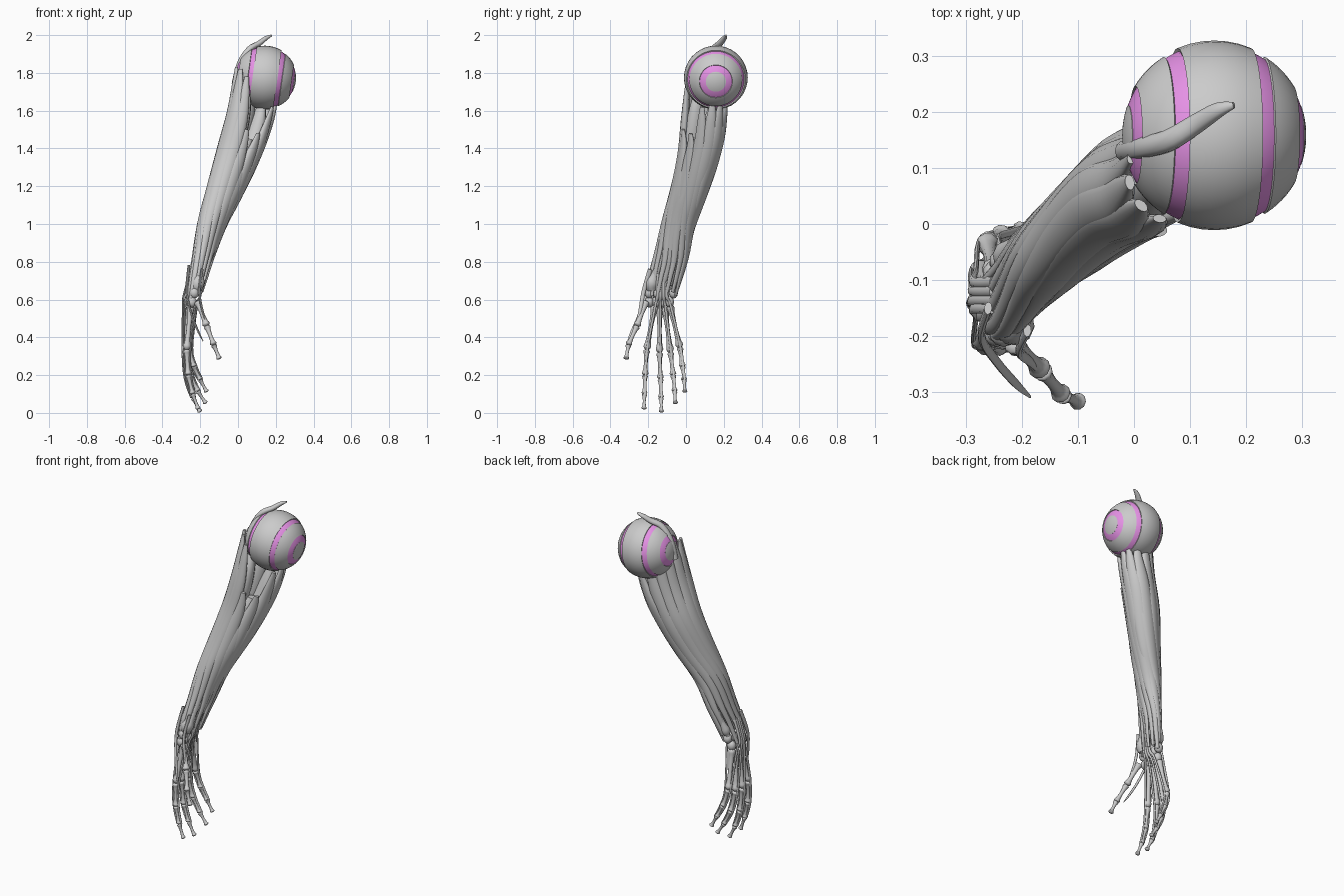
import bpy, bmesh, math
from mathutils import Vector, Matrix

if "Cube" in bpy.data.objects:
    bpy.data.objects.remove(bpy.data.objects["Cube"])

pink = bpy.data.materials.new("pink")
pink.diffuse_color = (0.8, 0.29, 0.8, 1)
pink.use_nodes = True
pink.node_tree.nodes["Principled BSDF"].inputs["Base Color"].default_value = pink.diffuse_color


def finish(name, bm, mat=None, angle=40):
    bmesh.ops.recalc_face_normals(bm, faces=bm.faces)
    me = bpy.data.meshes.new(name)
    bm.to_mesh(me)
    bm.free()
    ob = bpy.data.objects.new(name, me)
    bpy.context.collection.objects.link(ob)
    if mat:
        me.materials.append(mat)
    bpy.ops.object.select_all(action='DESELECT')
    ob.select_set(True)
    bpy.context.view_layer.objects.active = ob
    bpy.ops.object.shade_smooth_by_angle(angle=math.radians(angle))
    return ob


def spline(pts, n):
    # Catmull-Rom through tuples of any length
    out = []
    P = [pts[0]] + list(pts) + [pts[-1]]
    for i in range(1, len(P) - 2):
        for k in range(n):
            t = k / n
            out.append([0.5 * (2 * b + (c - a) * t + (2 * a - 5 * b + 4 * c - d) * t * t
                               + (3 * b - a - 3 * c + d) * t ** 3)
                        for a, b, c, d in zip(P[i - 1], P[i], P[i + 1], P[i + 2])])
    return out + [list(pts[-1])]


def tube(name, pts, n=4, flat=1.0, ref=(-1, 0.1, 0), sides=10):
    # pts are (x, y, z, radius[, outward x, y, z])
    q = spline(pts, n)
    bm = bmesh.new()
    rings = []
    for i, p in enumerate(q):
        a, b = q[max(i - 1, 0)], q[min(i + 1, len(q) - 1)]
        t = (Vector(b[:3]) - Vector(a[:3])).normalized()
        o = Vector(p[4:7]) if len(p) > 4 else Vector(ref)
        o = (o - t * o.dot(t)).normalized()
        s = t.cross(o)
        r = max(p[3], 0.001)
        rings.append([bm.verts.new(Vector(p[:3]) + o * (r * flat * math.cos(w)) + s * (r * math.sin(w)))
                      for w in (2 * math.pi * k / sides for k in range(sides))])
    for A, B in zip(rings, rings[1:]):
        for k in range(sides):
            j = (k + 1) % sides
            bm.faces.new((A[k], A[j], B[j], B[k]))
    bm.faces.new(rings[0])
    bm.faces.new(rings[-1])
    return finish(name, bm, angle=60)


# Ball joint: banded sphere turned about a tilted sideways axis
CENTRE, AXIS = Vector((0.143, 0.158, 1.775)), Vector((0.985, 0, -0.14))
ROT = Vector((0, 0, 1)).rotation_difference(AXIS).to_matrix().to_4x4()


def zone(name, t0, t1, R, side=1, mat=None):
    inner = 0.13
    a0, a1 = math.acos(min(t0 / R, 1)), math.acos(min(t1 / R, 1))
    prof = [(math.cos(a) * R, math.sin(a) * R) for a in (a0 + (a1 - a0) * k / 6 for k in range(7))]
    prof = [(prof[0][0] * inner / R, prof[0][1] * inner / R)] + prof \
        + [(prof[-1][0] * inner / R, prof[-1][1] * inner / R)]
    bm = bmesh.new()
    vs = [bm.verts.new((r, 0, t * side)) for t, r in prof]
    es = [bm.edges.new(e) for e in zip(vs, vs[1:])]
    bmesh.ops.spin(bm, geom=vs + es, cent=(0, 0, 0), axis=(0, 0, 1), angle=2 * math.pi, steps=36)
    bmesh.ops.remove_doubles(bm, verts=bm.verts, dist=1e-5)
    bmesh.ops.transform(bm, matrix=Matrix.Translation(CENTRE) @ ROT, verts=bm.verts)
    finish(name, bm, mat, 30)


zone("ball_middle_shell", -0.066, 0.066, 0.169)
for side, tag in ((1, "right"), (-1, "left")):
    zone("ball_band_" + tag, 0.064, 0.093, 0.163, side, pink)
    zone("ball_side_shell_" + tag, 0.091, 0.142, 0.167, side)
    zone("ball_end_ring_" + tag, 0.138, 0.155, 0.163, side, pink)
    zone("ball_end_cap_" + tag, 0.155, 0.164, 0.164, side)

# Forearm cross-sections: z, centre x, centre y, half width, half depth, angle
SECTIONS = [(0.55, -0.25, -0.13, 0.07, 0.04, 85), (0.65, -0.228, -0.13, 0.092, 0.045, 80),
            (0.8, -0.19, -0.085, 0.098, 0.054, 75), (1.0, -0.137, -0.04, 0.1, 0.072, 58),
            (1.2, -0.057, 0.025, 0.122, 0.087, 42), (1.4, 0.015, 0.08, 0.142, 0.1, 40),
            (1.6, 0.075, 0.1, 0.15, 0.1, 40), (1.85, 0.1, 0.12, 0.125, 0.095, 40)]


def on_section(z, theta, inset, scale=1.0):
    for a, b in zip(SECTIONS, SECTIONS[1:]):
        if z <= b[0]:
            break
    f = max(0, min(1, (z - a[0]) / (b[0] - a[0])))
    cx, cy, uh, vh, ang = [p + (q - p) * f for p, q in zip(a[1:], b[1:])]
    g = math.radians(ang)
    U, V = Vector((math.cos(g), math.sin(g), 0)), Vector((-math.sin(g), math.cos(g), 0))
    c, s = math.cos(theta), math.sin(theta)
    pos = Vector((cx, cy, z)) + (U * (uh - inset) * c + V * (vh - inset) * s) * scale
    return pos, (U * c / uh + V * s / vh).normalized()


STEPS = (0, 0.08, 0.2, 0.35, 0.5, 0.65, 0.8, 0.9, 1)
BULGE = (0.3, 0.6, 0.9, 1, 0.9, 0.62, 0.38, 0.3, 0.22)


def muscle(name, deg, top, bottom, width, twist=20):
    pts = []
    for t, f in zip(STEPS, BULGE):
        z, r = top + (bottom - top) * t, width * f
        p, o = on_section(z, math.radians(deg + twist * (t - 0.4)), r * 0.6)
        pts.append((*p, r, *o))
    tube(name, pts, 4, 0.6, sides=12)


# Muscles around the forearm: angle, top, bottom, width
MUSCLES = [(0, 1.63, 0.66, 0.046), (30, 1.66, 0.62, 0.046), (62, 1.74, 0.6, 0.046),
           (88, 1.8, 0.56, 0.044), (112, 1.82, 0.56, 0.044), (138, 1.83, 0.58, 0.046),
           (165, 1.83, 0.6, 0.046), (195, 1.82, 0.62, 0.046), (222, 1.78, 0.62, 0.04),
           (250, 1.5, 0.64, 0.042), (283, 1.48, 0.64, 0.042), (308, 1.62, 0.64, 0.042),
           (335, 1.64, 0.62, 0.046)]
for i, m in enumerate(MUSCLES):
    muscle("forearm_muscle_%d" % (i + 1), *m)

# Deep muscles filling the middle of the forearm
for i, (deg, top) in enumerate(((0, 1.62), (90, 1.7), (180, 1.7), (270, 1.45))):
    pts = []
    for t, f in zip(STEPS, (0.4, 0.7, 0.95, 1, 0.9, 0.75, 0.55, 0.4, 0.25)):
        z = top + (0.68 - top) * t
        p, o = on_section(z, math.radians(deg), 0, 0.42)
        pts.append((*p, 0.068 * f, *o))
    tube("deep_muscle_%d" % (i + 1), pts, 4, 0.75)

# Forearm bones and the tendon curling over the ball
tube("radius_bone", [(0, 0.05, 1.4, 0.02), (-0.12, -0.06, 1.0, 0.02), (-0.195, -0.15, 0.76, 0.022),
                     (-0.213, -0.18, 0.69, 0.036), (-0.22, -0.18, 0.65, 0.026)])
tube("ulna_bone", [(0.02, 0.1, 1.4, 0.02), (-0.12, 0.01, 1.0, 0.018), (-0.205, -0.035, 0.76, 0.016),
                   (-0.225, -0.055, 0.69, 0.026), (-0.23, -0.06, 0.66, 0.018)])
tube("upper_tendon", [(-0.02, 0.13, 1.74, 0.018), (0.01, 0.135, 1.85, 0.02), (0.06, 0.148, 1.925, 0.02),
                      (0.11, 0.178, 1.955, 0.018), (0.15, 0.203, 1.985, 0.014), (0.178, 0.212, 1.998, 0.006)],
     ref=(-0.5, 0, 0.8), flat=0.8)

# Wrist bones, two rows of four
for i in range(8):
    row, col = divmod(i, 4)
    bm = bmesh.new()
    bmesh.ops.create_icosphere(bm, subdivisions=2, radius=1)
    bmesh.ops.transform(bm, verts=bm.verts, matrix=Matrix.Translation(
        (-0.232 - 0.012 * row - 0.008 * (col in (1, 2)), -0.195 + (0.043 - 0.007 * row) * col, 0.635 - 0.048 * row))
        @ Matrix.Diagonal((0.026, 0.024, 0.03, 1)))
    finish("wrist_bone_%d" % (i + 1), bm, angle=60)


def bone(name, a, b, r):
    a, b = Vector(a), Vector(b)
    tube(name, [(*a.lerp(b, t), r * f) for t, f in zip(
        (0, 0.06, 0.2, 0.5, 0.8, 0.93, 1), (0.6, 1.2, 0.9, 0.68, 0.85, 1.2, 0.6))], 3)


# Digits: joints from the wrist to the tip
DIGITS = {
    "index": [(-0.25, -0.165, 0.57), (-0.272, -0.208, 0.335), (-0.264, -0.217, 0.2), (-0.24, -0.22, 0.1), (-0.21, -0.222, 0.02)],
    "middle": [(-0.26, -0.14, 0.56), (-0.28, -0.14, 0.32), (-0.268, -0.135, 0.18), (-0.238, -0.132, 0.08), (-0.2, -0.13, 0.004)],
    "ring": [(-0.258, -0.112, 0.56), (-0.275, -0.082, 0.32), (-0.253, -0.068, 0.2), (-0.213, -0.06, 0.115), (-0.17, -0.056, 0.05)],
    "little": [(-0.25, -0.085, 0.57), (-0.262, -0.032, 0.345), (-0.235, -0.018, 0.245), (-0.2, -0.01, 0.175), (-0.165, -0.006, 0.11)],
    "thumb": [(-0.215, -0.21, 0.59), (-0.165, -0.26, 0.46), (-0.128, -0.305, 0.36), (-0.098, -0.317, 0.285)],
}
for name, js in DIGITS.items():
    for k, (a, b) in enumerate(zip(js, js[1:])):
        bone("%s_bone_%d" % (name, k + 1), a, b, (0.017, 0.015, 0.013, 0.0115)[k])
    if name == "thumb":
        continue
    # tendons along the back and the palm side of each finger
    y = -0.13 + (js[0][1] + 0.13) * 0.6
    back = [(-0.252, y, 0.74, 0.01), (-0.288, y, 0.62, 0.009)]
    palm = [(-0.185, y, 0.74, 0.01), (-0.2, y, 0.62, 0.009)]
    for k, j in enumerate(js[:4]):
        back.append((j[0] - (0.032, 0.014, 0.014, 0.01)[k], j[1], j[2], 0.008))
        palm.append((j[0] + (0.034, 0.02, 0.016, 0.012)[k], j[1] + 0.003, j[2], 0.007))
    tube(name + "_back_tendon", back, 4, 0.6, sides=8)
    tube(name + "_palm_tendon", palm, 4, 0.7, sides=8)

# Thumb tendons
tube("thumb_long_tendon", [(-0.26, -0.15, 0.78, 0.012), (-0.272, -0.2, 0.64, 0.011), (-0.245, -0.245, 0.52, 0.01),
                           (-0.21, -0.285, 0.43, 0.009), (-0.185, -0.308, 0.38, 0.003)], flat=0.6, sides=8)
tube("thumb_short_tendon", [(-0.19, -0.19, 0.76, 0.012), (-0.205, -0.225, 0.64, 0.011),
                            (-0.185, -0.245, 0.53, 0.009), (-0.16, -0.268, 0.45, 0.005)], flat=0.6, sides=8)
